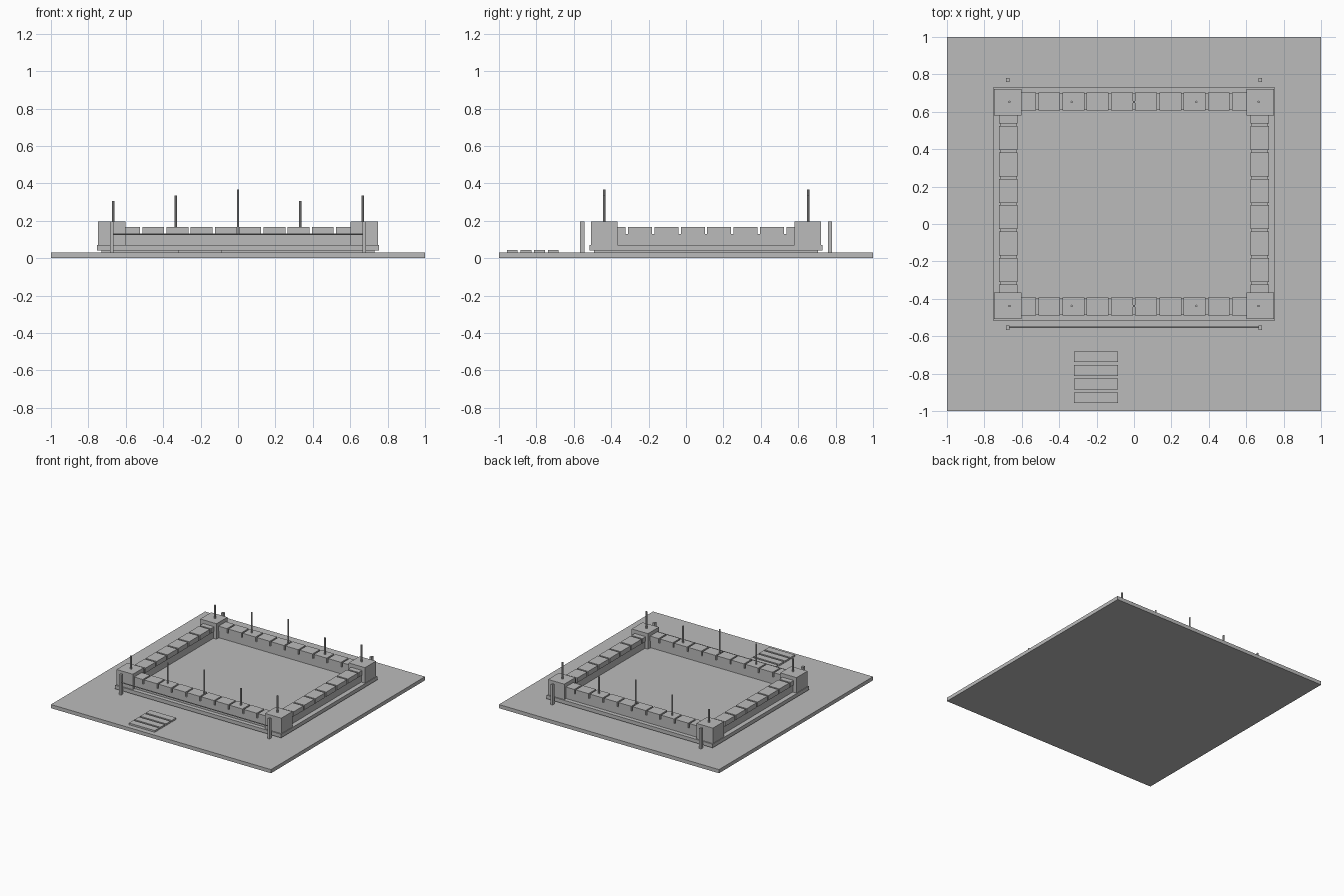
import bpy
import math

cube = bpy.data.objects.get("Cube")
if cube:
    bpy.data.objects.remove(cube, do_unlink=True)

stone = bpy.data.materials.new("light grey stone")
stone.use_nodes = True
GREY = (0.5, 0.5, 0.5, 1)
stone.diffuse_color = GREY
stone.node_tree.nodes["Principled BSDF"].inputs["Base Color"].default_value = GREY

MID_Y = 0.107        # the fort sits behind the centre of the ground
WALL_X, WALL_Y = 0.672, 0.547
FLOOR, PLINTH, WALK, MERLON, TOWER = 0.03, 0.07, 0.128, 0.167, 0.197


def box(name, x, y, z0, z1, w, d):
    bpy.ops.mesh.primitive_cube_add(size=1, location=(x, y, (z0 + z1) / 2))
    ob = bpy.context.object
    ob.name = name
    ob.scale = (w, d, z1 - z0)
    ob.data.materials.append(stone)
    return ob


def rod(name, x, y, z0, z1, radius):
    bpy.ops.mesh.primitive_cylinder_add(vertices=8, radius=radius, depth=z1 - z0,
                                        location=(x, y, (z0 + z1) / 2))
    ob = bpy.context.object
    ob.name = name
    ob.data.materials.append(stone)
    return ob


# Ground and stepped plinth
box("ground", 0, 0, 0, FLOOR, 2, 2)
box("plinth_foot", 0, MID_Y, FLOOR, 0.04, 1.46, 1.2)
box("plinth", 0, MID_Y, 0.04, PLINTH, 1.508, 1.248)

# Walls with merlons
for s, side in ((-1, "front"), (1, "back")):
    y = MID_Y + s * WALL_Y
    box(side + "_wall", 0, y, PLINTH, WALK, 1.25, 0.086)
    for i in range(10):
        box(side + "_merlon", (i - 4.5) * 0.1295, y, WALK, MERLON, 0.117, 0.096)
for s, side in ((-1, "right"), (1, "left")):
    x = s * WALL_X
    box(side + "_wall", x, MID_Y, PLINTH, WALK, 0.086, 1.0)
    for i in range(8):
        box(side + "_merlon", x, MID_Y + (i - 3.5) * 0.141, WALK, MERLON, 0.1, 0.128)

# Corner towers and free-standing posts
for sx, side in ((-1, "right"), (1, "left")):
    for sy, end in ((-1, "front"), (1, "back")):
        box(f"{end}_{side}_tower", sx * 0.675, MID_Y + sy * 0.543,
            PLINTH, TOWER, 0.148, 0.142)
        box(f"{end}_{side}_post", sx * 0.675, MID_Y + sy * 0.662,
            FLOOR, TOWER, 0.017, 0.022)

# Rope between the front posts
rope = rod("rope", 0, MID_Y - 0.66, -0.675, 0.675, 0.004)
rope.rotation_euler = (0, math.pi / 2, 0)
rope.location.z = 0.128

# Flag poles along the front and back walls
for y, end in ((-0.438, "front"), (0.653, "back")):
    for i, top in enumerate((0.305, 0.335, 0.367, 0.305, 0.335)):
        foot = TOWER if i in (0, 4) else WALK
        rod(f"{end}_pole", (i - 2) * 0.333, y, foot, top, 0.0065)

# Flat slabs of the approach path
for i in range(4):
    box("path_slab", -0.203, -0.71 - i * 0.073, FLOOR, 0.044, 0.235, 0.058)
